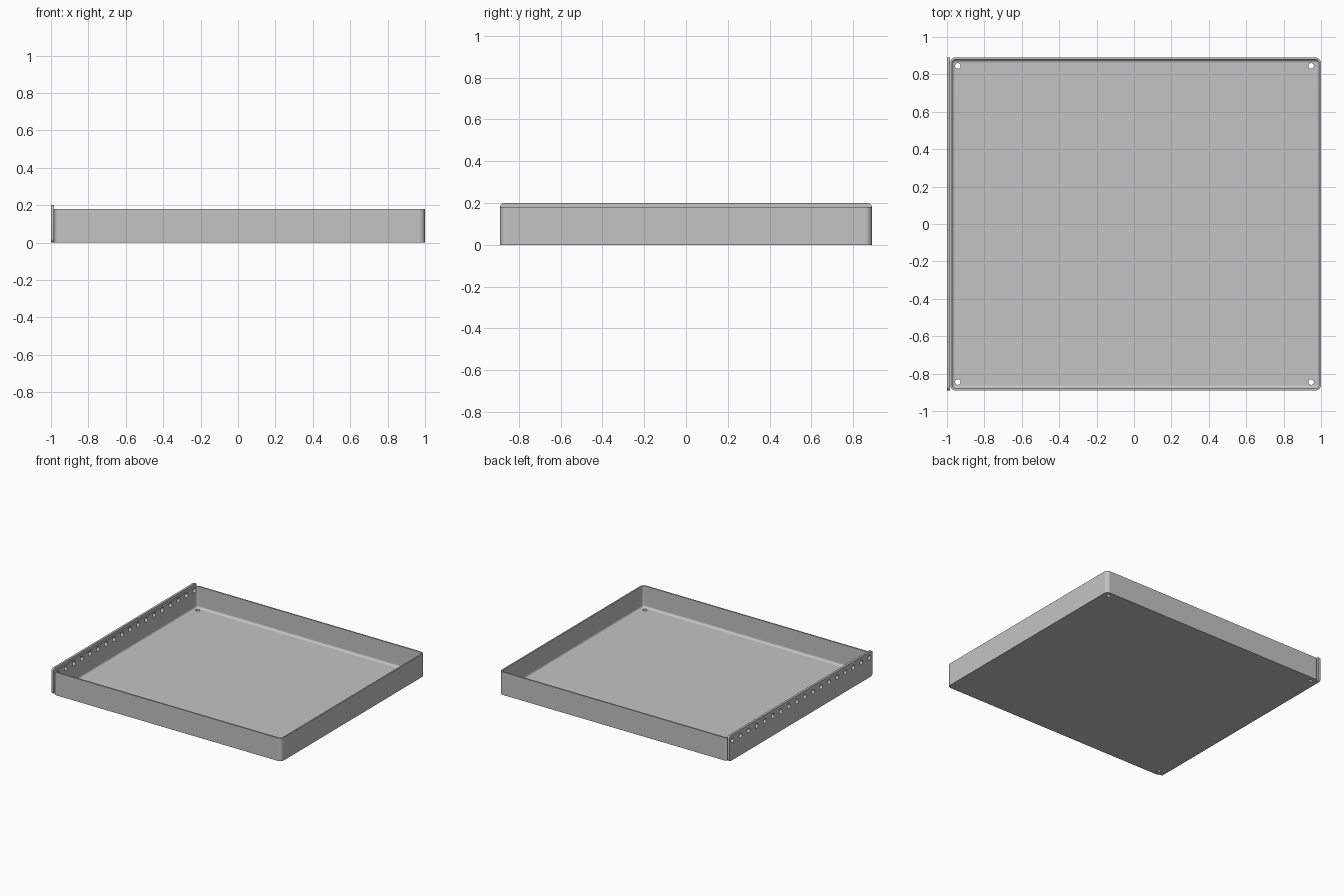
import bpy, bmesh
from math import sin, cos, pi
from mathutils import Matrix, Vector

cube = bpy.data.objects.get("Cube")
if cube:
    bpy.data.objects.remove(cube, do_unlink=True)

# Overall sizes
HALF_Y = 0.89
TRAY_X0, TRAY_X1 = -0.984, 1.0
TRAY_H, PLATE_H = 0.18, 0.20
WALL, FLOOR, CORNER, FILLET = 0.011, 0.011, 0.03, 0.017

grey = bpy.data.materials.new("sheet_metal_grey")
grey.use_nodes = True
GREY = (0.55, 0.55, 0.55, 1)
grey.diffuse_color = GREY
grey.node_tree.nodes["Principled BSDF"].inputs["Base Color"].default_value = GREY


def rounded_rect(a0, a1, b0, b1, r, steps=6):
    """Counter-clockwise outline of a rounded rectangle."""
    pts = []
    corners = [(a1 - r, b1 - r), (a0 + r, b1 - r), (a0 + r, b0 + r), (a1 - r, b0 + r)]
    for k, (a, b) in enumerate(corners):
        for i in range(steps + 1):
            t = (k + i / steps) * pi / 2
            pts.append((a + r * cos(t), b + r * sin(t)))
    return pts


def loft(name, rings):
    """Closed solid through a list of equal-length rings of 3D points."""
    bm = bmesh.new()
    loops = [[bm.verts.new(p) for p in ring] for ring in rings]
    n = len(loops[0])
    for lo, hi in zip(loops, loops[1:]):
        for i in range(n):
            j = (i + 1) % n
            bm.faces.new((lo[i], lo[j], hi[j], hi[i]))
    bm.faces.new(loops[0][::-1])
    bm.faces.new(loops[-1])
    bmesh.ops.recalc_face_normals(bm, faces=bm.faces)
    return to_object(name, bm)


def to_object(name, bm):
    mesh = bpy.data.meshes.new(name)
    bm.to_mesh(mesh)
    bm.free()
    mesh.materials.append(grey)
    ob = bpy.data.objects.new(name, mesh)
    bpy.context.collection.objects.link(ob)
    return ob


def drills(name, centres, radius, axis):
    """Row of cylinders used to cut round holes."""
    bm = bmesh.new()
    turn = Vector((0, 0, 1)).rotation_difference(Vector(axis)).to_matrix().to_4x4()
    for c in centres:
        bmesh.ops.create_cone(bm, cap_ends=True, segments=20, radius1=radius,
                              radius2=radius, depth=0.08,
                              matrix=Matrix.Translation(c) @ turn)
    ob = to_object(name, bm)
    ob.hide_render = True
    return ob


def finish(ob, cutters):
    """Cut the holes, then smooth bends while large panels stay flat."""
    bpy.ops.object.select_all(action='DESELECT')
    bpy.context.view_layer.objects.active = ob
    ob.select_set(True)
    for c in cutters:
        mod = ob.modifiers.new("holes", 'BOOLEAN')
        mod.operation, mod.solver, mod.object = 'DIFFERENCE', 'EXACT', c
        bpy.ops.object.modifier_apply(modifier=mod.name)
    bpy.ops.object.shade_smooth_by_angle(angle=pi / 6)
    for p in ob.data.polygons:
        if p.area > 0.01:
            p.use_smooth = False


# Tray: outer wall, rim, inner wall, fillet and floor as one loft
def tray_ring(inset, z):
    outline = rounded_rect(TRAY_X0 + inset, TRAY_X1 - inset, -HALF_Y + inset,
                           HALF_Y - inset, max(CORNER - inset, 0.001))
    return [(x, y, z) for x, y in outline]


rings = [tray_ring(0, 0), tray_ring(0, TRAY_H), tray_ring(WALL, TRAY_H)]
for i in range(7):
    t = i / 6 * pi / 2
    rings.append(tray_ring(WALL + FILLET * (1 - cos(t)), FLOOR + FILLET * (1 - sin(t))))
tray = loft("tray", rings)

# Mounting plate on the right side, taller than the tray wall
outline = rounded_rect(-HALF_Y, HALF_Y, 0, PLATE_H, 0.02)
plate = loft("mounting_plate", [[(x, y, z) for y, z in outline] for x in (-1.0, -0.983)])

# Corner holes in the floor and a row of holes along the plate
floor_drill = drills("floor_hole_cutter",
                     [(x, y, 0) for x in (-0.942, 0.947) for y in (-0.845, 0.845)],
                     0.015, (0, 0, 1))
row_drill = drills("plate_hole_cutter",
                   [(-0.985, (i - 8.5) * 0.1, 0.155) for i in range(18)],
                   0.018, (1, 0, 0))
finish(tray, [floor_drill, row_drill])
finish(plate, [row_drill])
for c in (floor_drill, row_drill):
    bpy.data.objects.remove(c, do_unlink=True)
